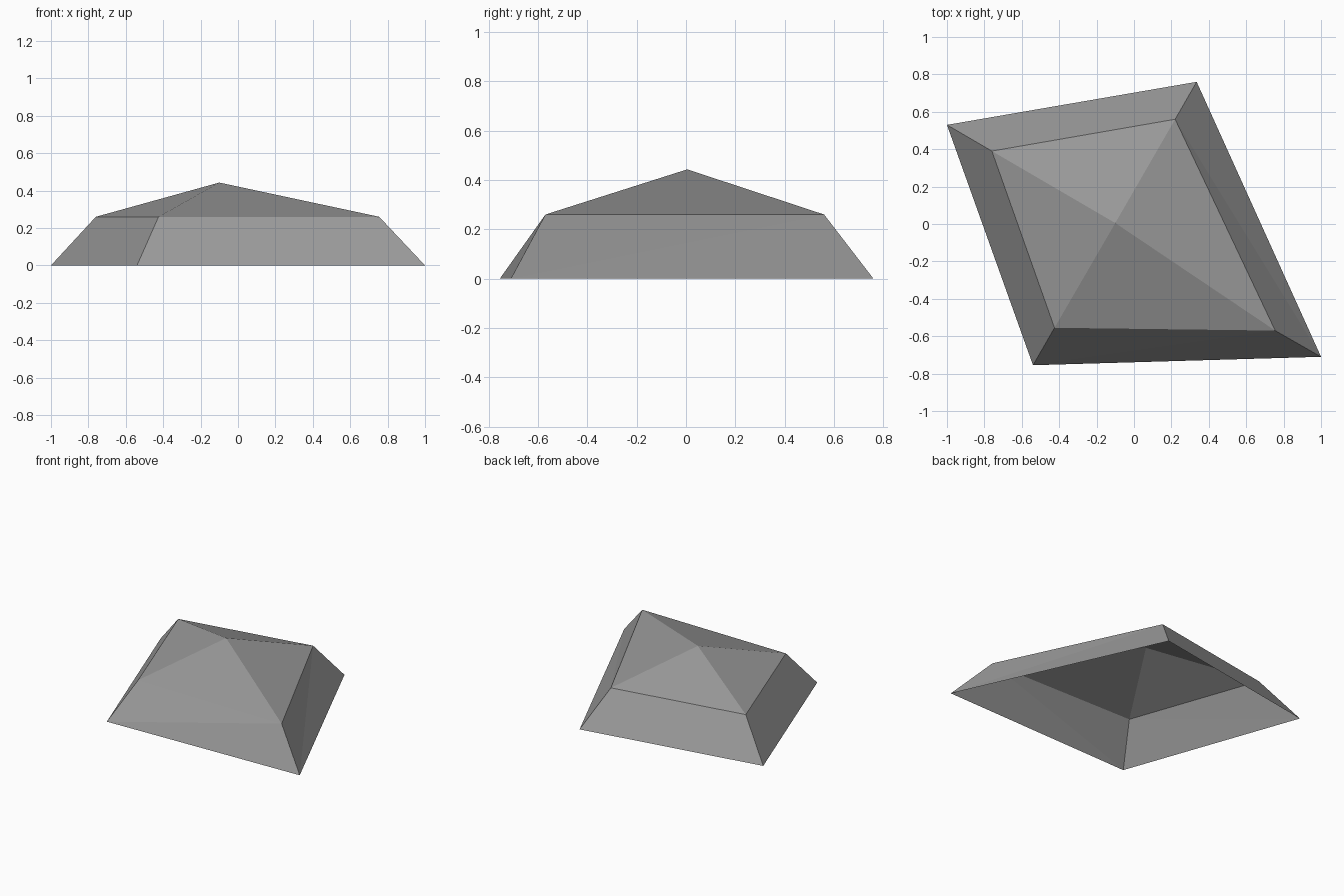
import bpy
import bmesh

cube = bpy.data.objects.get("Cube")
if cube:
    bpy.data.objects.remove(cube, do_unlink=True)

# Single flat grey
grey = bpy.data.materials.new("stone grey")
grey.use_nodes = True
colour = (0.32, 0.32, 0.32, 1.0)
grey.diffuse_color = colour
shader = next(n for n in grey.node_tree.nodes if n.type == "BSDF_PRINCIPLED")
shader.inputs["Base Color"].default_value = colour

# Skewed outlines, counterclockwise from above
BASE = [(-1.0, 0.53), (-0.54, -0.755), (1.0, -0.71), (0.335, 0.76)]
SHOULDER = [(-0.76, 0.39), (-0.425, -0.555), (0.755, -0.57), (0.22, 0.56)]
SHOULDER_HEIGHT = 0.26
PEAK = (-0.1, 0.005, 0.443)

bm = bmesh.new()
lower = [bm.verts.new((x, y, 0)) for x, y in BASE]
upper = [bm.verts.new((x, y, SHOULDER_HEIGHT)) for x, y in SHOULDER]
peak = bm.verts.new(PEAK)

# Steep skirt and shallow cap, open underneath
for i in range(len(lower)):
    j = (i + 1) % len(lower)
    bm.faces.new((lower[i], lower[j], upper[j]))
    bm.faces.new((lower[i], upper[j], upper[i]))
    bm.faces.new((upper[i], upper[j], peak))

mesh = bpy.data.meshes.new("faceted_rock")
bm.to_mesh(mesh)
bm.free()
mesh.materials.append(grey)
rock = bpy.data.objects.new("faceted_rock", mesh)
bpy.context.collection.objects.link(rock)
